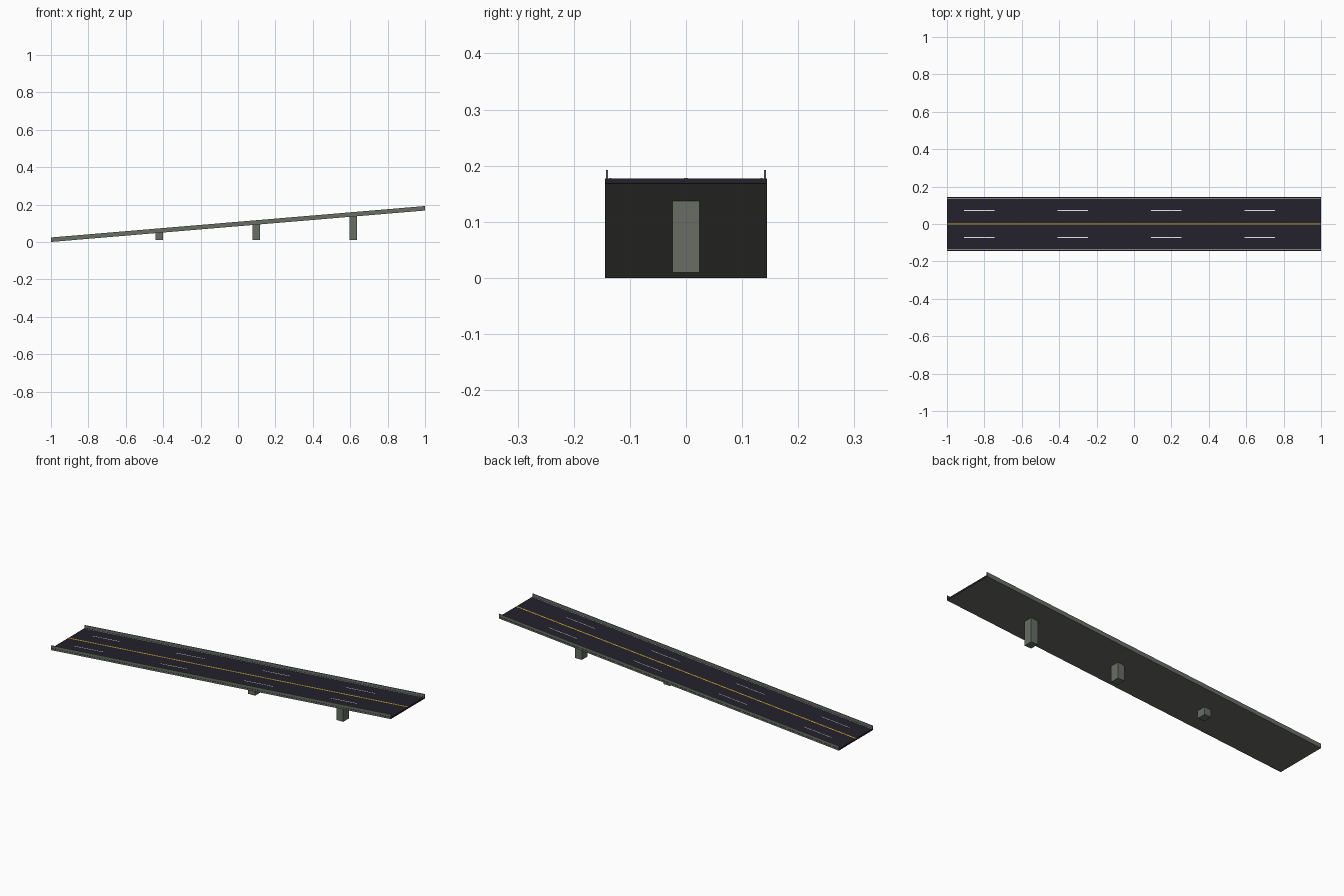
import bpy
import bmesh

cube = bpy.data.objects.get("Cube")
if cube:
    bpy.data.objects.remove(cube, do_unlink=True)

SLOPE = 0.084
HALF_WIDTH = 0.144
DECK = 0.009


def material(name, rgb):
    mat = bpy.data.materials.new(name)
    mat.use_nodes = True
    mat.diffuse_color = (*rgb, 1)
    mat.node_tree.nodes["Principled BSDF"].inputs["Base Color"].default_value = (*rgb, 1)
    return mat


asphalt = material("asphalt", (0.017, 0.016, 0.026))
concrete = material("concrete", (0.14, 0.155, 0.13))
white = material("white_paint", (0.8, 0.8, 0.8))
yellow = material("yellow_paint", (0.65, 0.42, 0.05))


def rise(x):
    """Height of the underside of the ramp at x."""
    return SLOPE * (x + 1)


def box(name, x, y, z, mats, bottom_sloped=True):
    """Box whose top, and usually bottom, follows the ramp."""
    bm = bmesh.new()
    bmesh.ops.create_cube(bm, size=1)
    for v in bm.verts:
        top = v.co.z > 0
        v.co.x = x[v.co.x > 0]
        v.co.y = y[v.co.y > 0]
        v.co.z = z[top] + (rise(v.co.x) if top or bottom_sloped else 0)
    bm.normal_update()
    mesh = bpy.data.meshes.new(name)
    bm.to_mesh(mesh)
    bm.free()
    for mat in mats:
        mesh.materials.append(mat)
    obj = bpy.data.objects.new(name, mesh)
    bpy.context.collection.objects.link(obj)
    return obj


# Road slab: asphalt top and ends, concrete sides and underside
deck = box("road_deck", (-1, 1), (-HALF_WIDTH, HALF_WIDTH), (0, DECK), [asphalt, concrete])
for face in deck.data.polygons:
    if abs(face.normal.y) > 0.9 or face.normal.z < -0.9:
        face.material_index = 1

# Painted lines lie just above the asphalt
PAINT = (DECK, DECK + 0.0008)
box("centre_line", (-1, 1), (-0.004, 0.004), PAINT, [yellow])

for side, label in ((1, "left"), (-1, "right")):
    def span(a, b):
        return sorted((side * a, side * b))

    # Thin side barriers and edge lines
    box(label + "_barrier", (-1, 1), span(0.139, 0.1425), (DECK - 0.001, DECK + 0.015), [concrete])
    box(label + "_edge_line", (-1, 1), span(0.133, 0.136), PAINT, [white])

    # Lane dashes
    for i in range(4):
        start = -0.91 + 0.5 * i
        box(f"{label}_lane_dash_{i + 1}", (start, start + 0.165), span(0.07, 0.074), PAINT, [white])

# Square support pillars, cut to the slope at the top
for i in range(3):
    x = -0.422 + 0.519 * i
    box(f"pillar_{i + 1}", (x - 0.02, x + 0.02), (-0.024, 0.024), (0.01, 0.002),
        [concrete], bottom_sloped=False)
